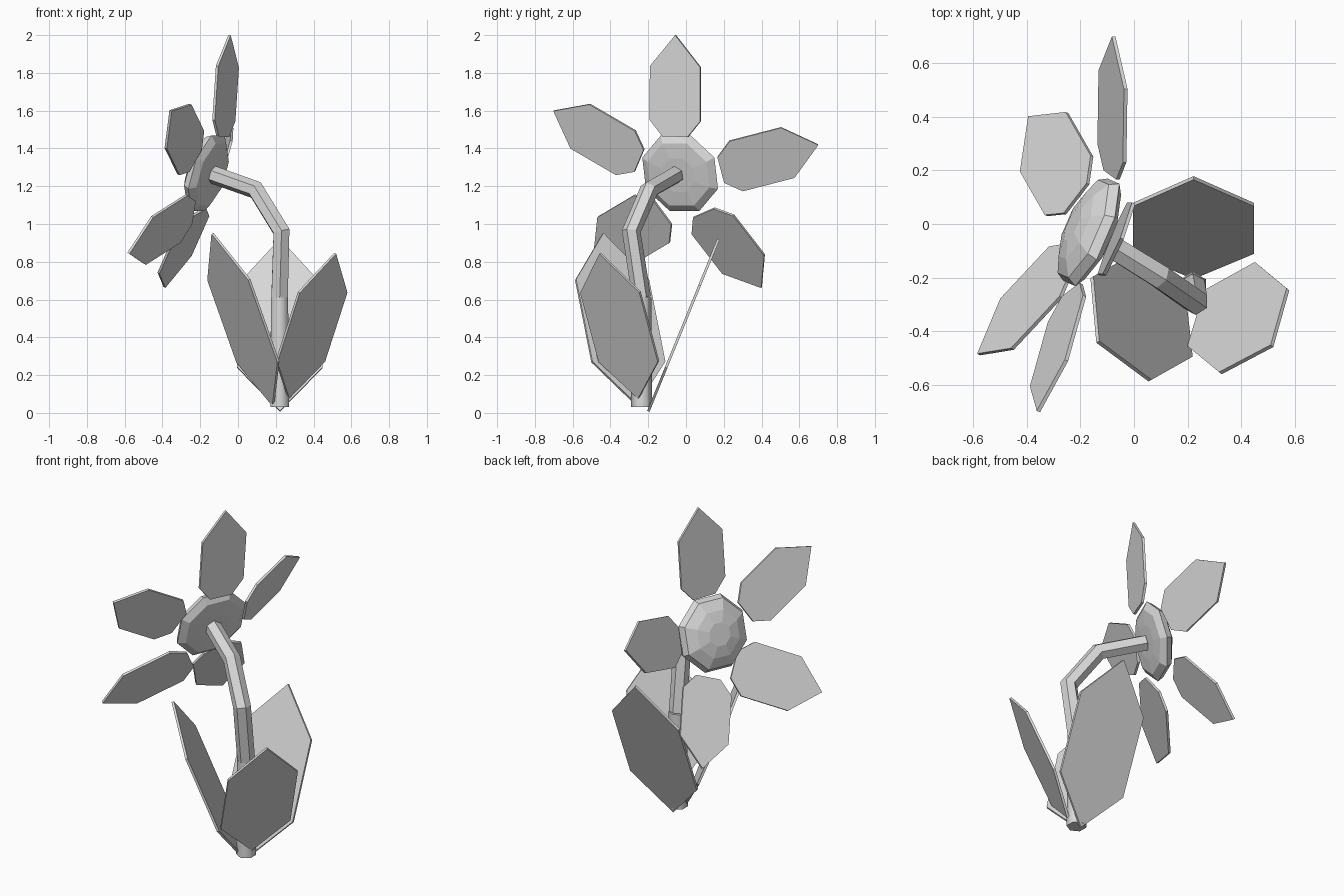
import bpy, bmesh, math
from mathutils import Vector

cube = bpy.data.objects.get("Cube")
if cube:
    bpy.data.objects.remove(cube)

grey = bpy.data.materials.new("light grey")
grey.use_nodes = True
COLOUR = (0.7, 0.7, 0.7, 1)
grey.diffuse_color = COLOUR
grey.node_tree.nodes["Principled BSDF"].inputs["Base Color"].default_value = COLOUR


def finish(name, bm, smooth=False):
    bmesh.ops.recalc_face_normals(bm, faces=bm.faces)
    for f in bm.faces:
        f.smooth = smooth and len(f.verts) == 4
    mesh = bpy.data.meshes.new(name)
    bm.to_mesh(mesh)
    bm.free()
    mesh.materials.append(grey)
    ob = bpy.data.objects.new(name, mesh)
    bpy.context.collection.objects.link(ob)
    return ob


def bridge(bm, rings):
    for r, s in zip(rings, rings[1:]):
        n = len(r)
        for i in range(n):
            bm.faces.new((r[i], r[(i + 1) % n], s[(i + 1) % n], s[i]))


# Thin blade: a and b are its lower shoulders; profile is (length, half width)
def blade(name, a, b, tip, profile, thick=0.014):
    a, b, tip = Vector(a), Vector(b), Vector(tip)
    mid, half = (a + b) / 2, (a - b) / 2
    axis = tip - mid
    half -= axis * half.dot(axis) / axis.length_squared
    right = [mid + axis * t + half * w for t, w in profile]
    left = [mid + axis * t - half * w for t, w in reversed(profile) if w]
    normal = axis.cross(half).normalized() * thick / 2
    bm = bmesh.new()
    rings = [[bm.verts.new(p + normal * s) for p in right + left] for s in (-1, 1)]
    bridge(bm, rings)
    for r in rings:
        bm.faces.new(r)
    finish(name, bm)


# Six-sided tube with mitred joints
def tube(name, path, radii, smooth=False):
    pts = [Vector(p) for p in path]
    bm = bmesh.new()
    rings = []
    for i, p in enumerate(pts):
        before = (p - pts[max(i - 1, 0)]).normalized()
        after = (pts[min(i + 1, len(pts) - 1)] - p).normalized()
        t = (before + after).normalized()
        side = Vector((0.48, 0.87, 0))
        side = (side - t * side.dot(t)).normalized()
        up = t.cross(side)
        angles = [math.radians(30 + 60 * k) for k in range(6)]
        rings.append([bm.verts.new(p + (side * math.cos(q) + up * math.sin(q)) * radii[i])
                      for q in angles])
    bridge(bm, rings)
    bm.faces.new(rings[0])
    bm.faces.new(rings[-1])
    return finish(name, bm, smooth)


# Stem
JOINT = (0.22, -0.235, 0.61)
tube("lower_stem", [(0.22, -0.235, 0.03), JOINT], [0.056, 0.052], smooth=True)
tube("upper_stem", [JOINT, (0.23, -0.29, 0.96), (0.095, -0.195, 1.18), (-0.13, -0.055, 1.26)],
     [0.05, 0.05, 0.05, 0.048])

# Flower centre: low-poly flattened dome turned around its own axis
axis = Vector((-0.88, 0.38, 0.28)).normalized()
back = Vector((-0.115, -0.05, 1.255))
side = axis.cross(Vector((0, 0, 1))).normalized()
up = side.cross(axis)
bm = bmesh.new()
rings = []
for s, r in [(0.015, 0.1), (0.022, 0.185), (0.05, 0.225), (0.085, 0.205), (0.115, 0.14), (0.13, 0.07)]:
    rings.append([bm.verts.new(back + axis * s + (side * math.cos(q) + up * math.sin(q)) * r)
                  for q in [math.radians(22.5 + 45 * k) for k in range(8)]])
bridge(bm, rings)
bm.faces.new(rings[0])
bm.faces.new(rings[-1])
finish("flower_centre", bm)

# Petals
PETAL = [(-0.187, 0.5), (0, 1), (0.63, 1), (1, 0)]
petals = {
    "top_petal": [(-0.02, 0.077, 1.55), (-0.13, -0.19, 1.545), (-0.045, -0.055, 2.0)],
    "back_petal": [(-0.035, 0.23, 1.44), (-0.13, 0.3, 1.175), (-0.076, 0.7, 1.42)],
    "lower_back_petal": [(-0.33, 0.035, 0.945), (-0.155, 0.25, 1.05), (-0.39, 0.4, 0.665)],
    "lower_front_petal": [(-0.27, -0.27, 1.155), (-0.315, -0.09, 0.9), (-0.58, -0.487, 0.845)],
    "front_petal": [(-0.185, -0.27, 1.495), (-0.315, -0.367, 1.26), (-0.357, -0.7, 1.6)],
}
for name, corners in petals.items():
    blade(name, *corners, PETAL)

# Leaves
LEAF = [(-0.34, 0), (0, 1), (0.64, 1), (1, 0)]
leaves = {
    "right_leaf": [(0.21, -0.5, 0.28), (0.0, -0.11, 0.26), (-0.135, -0.44, 0.95)],
    "left_leaf": [(0.205, -0.46, 0.275), (0.455, -0.145, 0.27), (0.515, -0.455, 0.845)],
    "back_leaf": [(0.448, -0.105, 0.24), (-0.004, -0.105, 0.24), (0.222, 0.172, 0.92)],
}
for name, corners in leaves.items():
    blade(name, *corners, LEAF)
